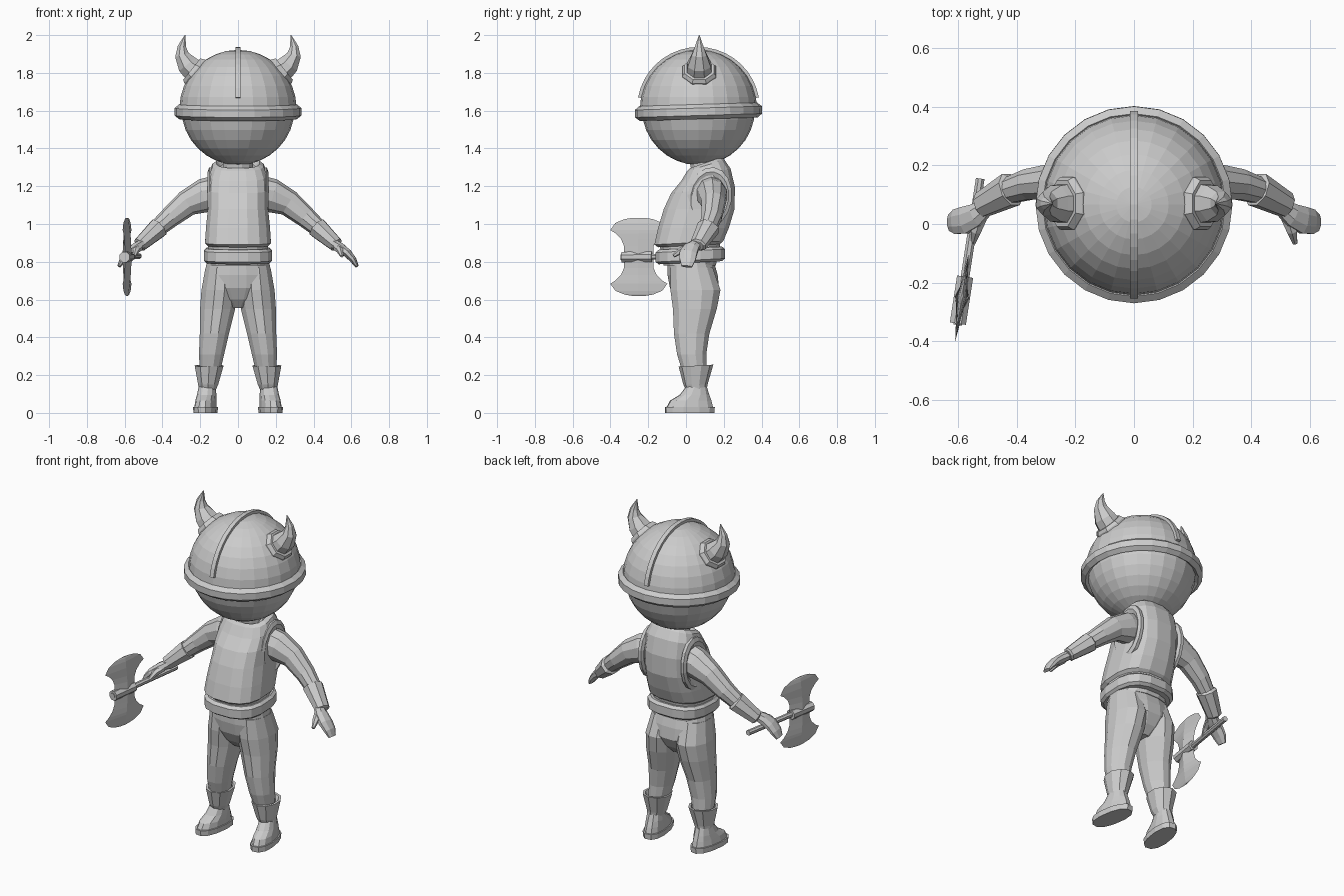
import bpy
import bmesh
from math import cos, sin, pi, copysign
from mathutils import Vector, Matrix

cube = bpy.data.objects.get("Cube")
if cube:
    bpy.data.objects.remove(cube)

grey = bpy.data.materials.new("plain grey")
grey.use_nodes = True
colour = (0.6, 0.6, 0.6, 1)
grey.diffuse_color = colour
grey.node_tree.nodes["Principled BSDF"].inputs["Base Color"].default_value = colour


def finish(name, bm, mirrored=False):
    """Turn a bmesh into a flat-shaded object, optionally mirrored left to right."""
    bmesh.ops.recalc_face_normals(bm, faces=bm.faces)
    mesh = bpy.data.meshes.new(name)
    bm.to_mesh(mesh)
    bm.free()
    mesh.materials.append(grey)
    obj = bpy.data.objects.new(name, mesh)
    bpy.context.collection.objects.link(obj)
    if mirrored:
        obj.modifiers.new("Mirror", "MIRROR").use_mirror_merge = False
    return obj


def power(value, exponent):
    return copysign(abs(value) ** exponent, value)


def loft(name, rings, sides=12, level=False, ref=(0, 1, 0), square=1.0,
         turn=0.5, mirrored=False):
    """Skin elliptical rings (x, y, z, radius along ref, other radius, tilt).

    Level rings lie flat with an optional tilt; others face along the path."""
    bm = bmesh.new()
    centres = [Vector(ring[:3]) for ring in rings]
    loops = []
    for i, ring in enumerate(rings):
        if level:
            tilt = ring[5] if len(ring) > 5 else 0
            normal = Vector((0, -tilt, 1)).normalized()
        else:
            ahead = centres[min(i + 1, len(rings) - 1)]
            normal = (ahead - centres[max(i - 1, 0)]).normalized()
        u = Vector(ref)
        u = (u - normal * u.dot(normal)).normalized()
        v = normal.cross(u)
        loop = []
        for k in range(sides):
            a = 2 * pi * (k + turn) / sides
            across = u * power(cos(a), square) * ring[3]
            along = v * power(sin(a), square) * ring[4]
            loop.append(bm.verts.new(centres[i] + across + along))
        loops.append(loop)
    for low, high in zip(loops, loops[1:]):
        for k in range(sides):
            n = (k + 1) % sides
            bm.faces.new((low[k], low[n], high[n], high[k]))
    bm.faces.new(loops[0][::-1])
    bm.faces.new(loops[-1])
    return finish(name, bm, mirrored)


def hoop(name, matrix, major, minor, segments, mirrored=False):
    """A low-poly ring around the local z axis."""
    bm = bmesh.new()
    sides = 6
    grid = []
    for i in range(segments):
        a = 2 * pi * i / segments
        row = []
        for k in range(sides):
            b = 2 * pi * (k + 0.5) / sides
            r = major + minor * cos(b)
            row.append(bm.verts.new(matrix @ Vector((r * cos(a), r * sin(a), minor * sin(b)))))
        grid.append(row)
    for i in range(segments):
        for k in range(sides):
            after, n = grid[(i + 1) % segments], (k + 1) % sides
            bm.faces.new((grid[i][k], after[k], after[n], grid[i][n]))
    return finish(name, bm, mirrored)


UPRIGHT = dict(level=True, ref=(1, 0, 0))
head_centre = Vector((0, 0.066, 1.612))

# Head and helmet dome
for name, radius, upper in (("head", 0.3, False), ("helmet_dome", 0.31, True)):
    bm = bmesh.new()
    bmesh.ops.create_uvsphere(bm, u_segments=24, v_segments=16, radius=radius)
    if upper:
        low = [v for v in bm.verts if v.co.z < -0.01]
        bmesh.ops.delete(bm, geom=low, context="VERTS")
    bmesh.ops.translate(bm, verts=bm.verts, vec=head_centre)
    finish(name, bm)

# Helmet rim, leaning slightly forward
lean = Matrix.Rotation(0.03, 4, "X") @ Matrix.Diagonal((1, 1, 1.4, 1))
hoop("helmet_rim", Matrix.Translation(head_centre - Vector((0, 0, 0.018))) @ lean,
     0.312, 0.028, 24)

# Crest band over the dome from front to back
bm = bmesh.new()
band = []
steps = 18
for i in range(steps + 1):
    a = 0.18 + (pi - 0.36) * i / steps
    out = Vector((0, -cos(a), sin(a)))
    band.append([bm.verts.new(head_centre + out * r + Vector((x, 0, 0)))
                 for x, r in ((-0.013, 0.3), (-0.013, 0.325), (0.013, 0.325), (0.013, 0.3))])
for here, after in zip(band, band[1:]):
    for k in range(4):
        n = (k + 1) % 4
        bm.faces.new((here[k], after[k], after[n], here[n]))
bm.faces.new(band[0])
bm.faces.new(band[-1][::-1])
finish("helmet_crest", bm)

# Horns with their collars
loft("horn_collar", [(0.205, 0.07, 1.785, 0.095, 0.09), (0.23, 0.07, 1.808, 0.097, 0.09),
                     (0.245, 0.07, 1.82, 0.085, 0.078)], sides=8, mirrored=True)
loft("horn", [(0.22, 0.07, 1.8, 0.075, 0.07), (0.268, 0.07, 1.845, 0.066, 0.06),
              (0.297, 0.07, 1.895, 0.043, 0.04), (0.297, 0.07, 1.94, 0.024, 0.024),
              (0.28, 0.07, 2, 0.002, 0.002)], sides=8, mirrored=True)

# Neck and vest
loft("neck", [(0, 0.11, 1.24, 0.085, 0.08), (0, 0.09, 1.36, 0.08, 0.075)], **UPRIGHT)
loft("vest", [(0, 0.015, 0.885, 0.16, 0.165, 0.05), (0, 0.015, 0.9, 0.177, 0.185, 0.05),
              (0, 0.04, 0.98, 0.172, 0.19), (0, 0.07, 1.08, 0.162, 0.19),
              (0, 0.09, 1.18, 0.16, 0.172, 0.1), (0, 0.105, 1.26, 0.156, 0.137, 0.25),
              (0, 0.105, 1.31, 0.138, 0.105, 0.3), (0, 0.105, 1.325, 0.115, 0.09, 0.35),
              (0, 0.105, 1.3, 0.09, 0.075, 0.35)],
     sides=16, square=0.75, **UPRIGHT)
hole = Matrix.Translation((0.143, 0.125, 1.14)) @ Matrix.Rotation(-0.15, 4, "X")
hole = hole @ Matrix.Diagonal((0.9, 1, 1.38, 1)) @ Matrix.Rotation(pi / 2, 4, "Y")
hoop("armhole_edge", hole, 0.1, 0.02, 16, mirrored=True)

# Waist and belt
loft("waist", [(0, 0.02, 0.78, 0.16, 0.14), (0, 0.02, 0.9, 0.162, 0.165)],
     sides=16, square=0.8, **UPRIGHT)
loft("belt", [(0, 0.023, 0.795, 0.168, 0.17, 0.05), (0, 0.023, 0.808, 0.182, 0.187, 0.05),
              (0, 0.023, 0.858, 0.182, 0.187, 0.05), (0, 0.023, 0.872, 0.168, 0.17, 0.05)],
     sides=16, square=0.75, **UPRIGHT)

# Hips and trouser legs
loft("hips", [(0, 0.025, 0.8, 0.168, 0.125), (0, 0.035, 0.73, 0.18, 0.135),
              (0, 0.045, 0.66, 0.175, 0.132), (0, 0.045, 0.6, 0.12, 0.1),
              (0, 0.045, 0.555, 0.05, 0.06)], sides=16, square=0.85, **UPRIGHT)
loft("trouser_leg", [(0.09, 0.03, 0.77, 0.085, 0.115), (0.097, 0.05, 0.65, 0.1, 0.137),
                     (0.108, 0.047, 0.55, 0.096, 0.12), (0.125, 0.03, 0.42, 0.08, 0.097),
                     (0.14, 0.03, 0.31, 0.069, 0.08), (0.152, 0.05, 0.18, 0.05, 0.06)],
     sides=12, mirrored=True, **UPRIGHT)

# Boots: flared cuff, then a toed-out foot on a sole
loft("boot_cuff", [(0.162, 0.055, 0.12, 0.046, 0.055), (0.158, 0.05, 0.15, 0.056, 0.064),
                   (0.153, 0.053, 0.25, 0.08, 0.092, 0.06), (0.153, 0.053, 0.25, 0.066, 0.078, 0.06),
                   (0.155, 0.053, 0.22, 0.05, 0.06)],
     sides=10, mirrored=True, **UPRIGHT)
toed_out = dict(level=True, ref=(1, 0.15, 0), mirrored=True)
loft("boot_sole", [(0.172, 0.02, 0, 0.06, 0.133), (0.172, 0.02, 0.032, 0.062, 0.135)],
     sides=12, square=0.85, **toed_out)
loft("boot_foot", [(0.172, 0.02, 0.03, 0.056, 0.126), (0.17, 0.025, 0.065, 0.053, 0.112),
                   (0.166, 0.045, 0.095, 0.05, 0.08), (0.163, 0.055, 0.14, 0.045, 0.055)],
     sides=12, square=0.9, **toed_out)

# Arms, cuffs and hands
loft("arm", [(0.1, 0.13, 1.165, 0.085, 0.095), (0.18, 0.14, 1.15, 0.08, 0.09),
             (0.27, 0.145, 1.11, 0.065, 0.07), (0.36, 0.135, 1.035, 0.055, 0.056),
             (0.44, 0.11, 0.965, 0.045, 0.045), (0.52, 0.06, 0.89, 0.033, 0.03)],
     sides=10, mirrored=True)
loft("sleeve_cuff", [(0.415, 0.12, 0.985, 0.045, 0.045), (0.42, 0.118, 0.98, 0.062, 0.057),
                     (0.52, 0.065, 0.89, 0.046, 0.04), (0.525, 0.062, 0.886, 0.034, 0.03)],
     sides=8, mirrored=True)
loft("hand", [(0.5, 0.06, 0.9, 0.028, 0.025), (0.54, 0.03, 0.875, 0.043, 0.028),
              (0.58, 0.012, 0.845, 0.05, 0.024), (0.61, 0.008, 0.81, 0.045, 0.019),
              (0.63, 0.004, 0.775, 0.03, 0.01)],
     sides=8, mirrored=True)
loft("thumb", [(0.525, 0.02, 0.875, 0.025, 0.02), (0.54, -0.025, 0.86, 0.019, 0.018),
               (0.55, -0.065, 0.83, 0.009, 0.009)],
     sides=6, ref=(1, 0, 0), mirrored=True)

# Double axe in the right hand
butt = Vector((-0.525, 0.155, 0.83))
tip = Vector((-0.602, -0.345, 0.825))
shaft = tip - butt


def rod(name, start, end, radius, sides):
    points = [butt + shaft * t for t in (start, end)]
    loft(name, [(*p, radius, radius) for p in points], sides, ref=(0, 0, 1))


rod("axe_handle", 0, 1, 0.016, 8)
rod("axe_socket", 0.67, 0.99, 0.03, 8)
middle = butt + shaft * 0.81
# Height from the shaft, half width and half thickness of one blade
half = [(0.01, 0.078, 0.024), (0.06, 0.08, 0.022), (0.095, 0.095, 0.02),
        (0.125, 0.125, 0.017), (0.142, 0.153, 0.014), (0.18, 0.125, 0.01),
        (0.2, 0.075, 0.006), (0.207, 0.03, 0.003)]
rows = [(-h, w, t) for h, w, t in reversed(half)] + half
loft("axe_blades", [(middle.x, middle.y, middle.z + h, w, t) for h, w, t in rows],
     sides=4, level=True, ref=(shaft.x, shaft.y, 0), turn=0)
